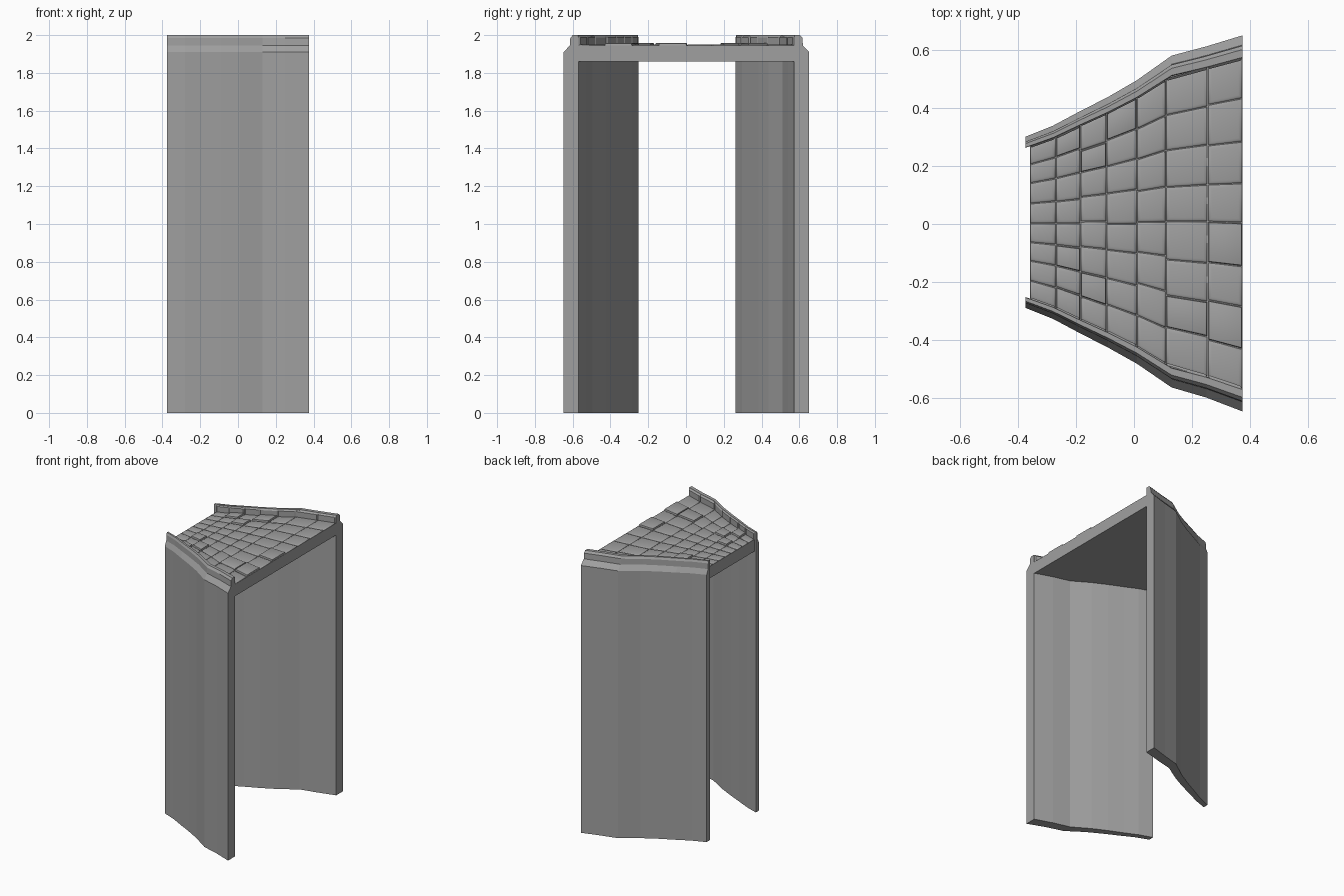
import bpy, bmesh, math, random

random.seed(4)
if "Cube" in bpy.data.objects:
    bpy.data.objects.remove(bpy.data.objects["Cube"], do_unlink=True)

stone = bpy.data.materials.new("grey stone")
stone.use_nodes = True
GREY = (0.35, 0.35, 0.35, 1)
stone.diffuse_color = GREY
stone.node_tree.nodes["Principled BSDF"].inputs["Base Color"].default_value = GREY

# Plan outline of the two flaring walls
XS = [-0.375, -0.28, -0.19, -0.09, 0.01, 0.13, 0.25, 0.375]
BACK = [0.302, 0.34, 0.388, 0.439, 0.497, 0.582, 0.614, 0.652]
FRONT = [-0.29, -0.328, -0.376, -0.427, -0.483, -0.565, -0.6, -0.648]
DECK_LOW, DECK_HIGH, DECK_START = 1.86, 1.945, -0.36


def outer(ys, x):
    """Outer wall face at x, by straight lines between outline points."""
    for i in range(len(XS) - 1):
        if x <= XS[i + 1]:
            t = (x - XS[i]) / (XS[i + 1] - XS[i])
            return ys[i] + t * (ys[i + 1] - ys[i])
    return ys[-1]


def inner(ys, x):
    """Inner wall face; the wall thickens along its length."""
    y = outer(ys, x)
    return y - math.copysign(0.004 + 0.115 * abs(y), y)


def finish(name, bm, smooth=False):
    bmesh.ops.recalc_face_normals(bm, faces=bm.faces)
    mesh = bpy.data.meshes.new(name)
    bm.to_mesh(mesh)
    bm.free()
    mesh.materials.append(stone)
    ob = bpy.data.objects.new(name, mesh)
    bpy.context.collection.objects.link(ob)
    if smooth:
        bpy.ops.object.select_all(action="DESELECT")
        ob.select_set(True)
        bpy.context.view_layer.objects.active = ob
        bpy.ops.object.shade_smooth_by_angle(angle=math.radians(50))
    return ob


def loft(bm, rings):
    """Skin closed rings of points and cap both ends."""
    loops = [[bm.verts.new(p) for p in ring] for ring in rings]
    n = len(loops[0])
    for a, b in zip(loops, loops[1:]):
        for i in range(n):
            bm.faces.new((a[i], a[(i + 1) % n], b[(i + 1) % n], b[i]))
    bm.faces.new(loops[0])
    bm.faces.new(loops[-1])


# Wall section: share of the thickness from the outer face, and height
SECTION = [(0, 0), (0, 1.91), (0.42, 1.945), (0.45, 1.985),
           (0.62, 2.0), (0.96, 2.0), (1, 1.99), (1, 0)]


def wall(name, ys):
    bm = bmesh.new()
    rings = []
    for x in XS:
        a, b = outer(ys, x), inner(ys, x)
        rings.append([(x, a + (b - a) * s, z) for s, z in SECTION])
    loft(bm, rings)
    finish(name, bm)


wall("back_wall", BACK)
wall("front_wall", FRONT)

# Deck slab between the walls
bm = bmesh.new()
loft(bm, [[(x, inner(FRONT, x), DECK_LOW), (x, inner(BACK, x), DECK_LOW),
           (x, inner(BACK, x), DECK_HIGH), (x, inner(FRONT, x), DECK_HIGH)]
          for x in [DECK_START] + XS[1:]])
finish("deck_slab", bm)

# Paving stones in a fan of rows
COLS = [-0.36, -0.27, -0.185, -0.095, 0.01, 0.11, 0.255, 0.375]
ROWS = 8
RAISED = {(1, 7), (2, 6), (3, 7), (1, 2), (1, 0), (2, 1), (5, 1), (6, 3), (6, 1)}


def paver(bm, x0, x1, f0, f1, top, soft):
    def ring(inset, z):
        points = []
        for x, f, dy in ((x0 + inset, f0, inset), (x1 - inset, f0, inset),
                         (x1 - inset, f1, -inset), (x0 + inset, f1, -inset)):
            a, b = inner(FRONT, x), inner(BACK, x)
            points.append((x, a + (b - a) * f + dy, z))
        return points
    loft(bm, [ring(0.001, DECK_HIGH - 0.004), ring(0.002, DECK_HIGH + 0.001),
              ring(soft * 0.5, top - 0.002), ring(soft, top)])


bm = bmesh.new()
for c in range(len(COLS) - 1):
    cuts = [r / ROWS + random.uniform(-0.008, 0.008) for r in range(ROWS + 1)]
    cuts[0], cuts[-1] = 0, 1
    for r in range(ROWS):
        high = (c, r) in RAISED
        paver(bm, COLS[c], COLS[c + 1], cuts[r], cuts[r + 1],
              1.958 if high else 1.951, 0.008 if high else 0.014)
finish("paving_stones", bm, smooth=True)


# Thin facing blocks along the inside of each parapet
def facing(name, ys):
    bm = bmesh.new()
    side = math.copysign(1, ys[0])
    for x0, x1 in zip(COLS, COLS[1:]):
        depth = random.uniform(0.004, 0.008)
        rings = []
        for x, d in ((x0 + 0.002, 0.001), (x0 + 0.007, depth),
                     (x1 - 0.007, depth), (x1 - 0.002, 0.001)):
            y = inner(ys, x)
            rings.append([(x, y + side * 0.002, DECK_HIGH), (x, y - side * d, DECK_HIGH),
                          (x, y - side * d, 1.988), (x, y + side * 0.002, 1.996)])
        loft(bm, rings)
    finish(name, bm)


facing("back_parapet_blocks", BACK)
facing("front_parapet_blocks", FRONT)
